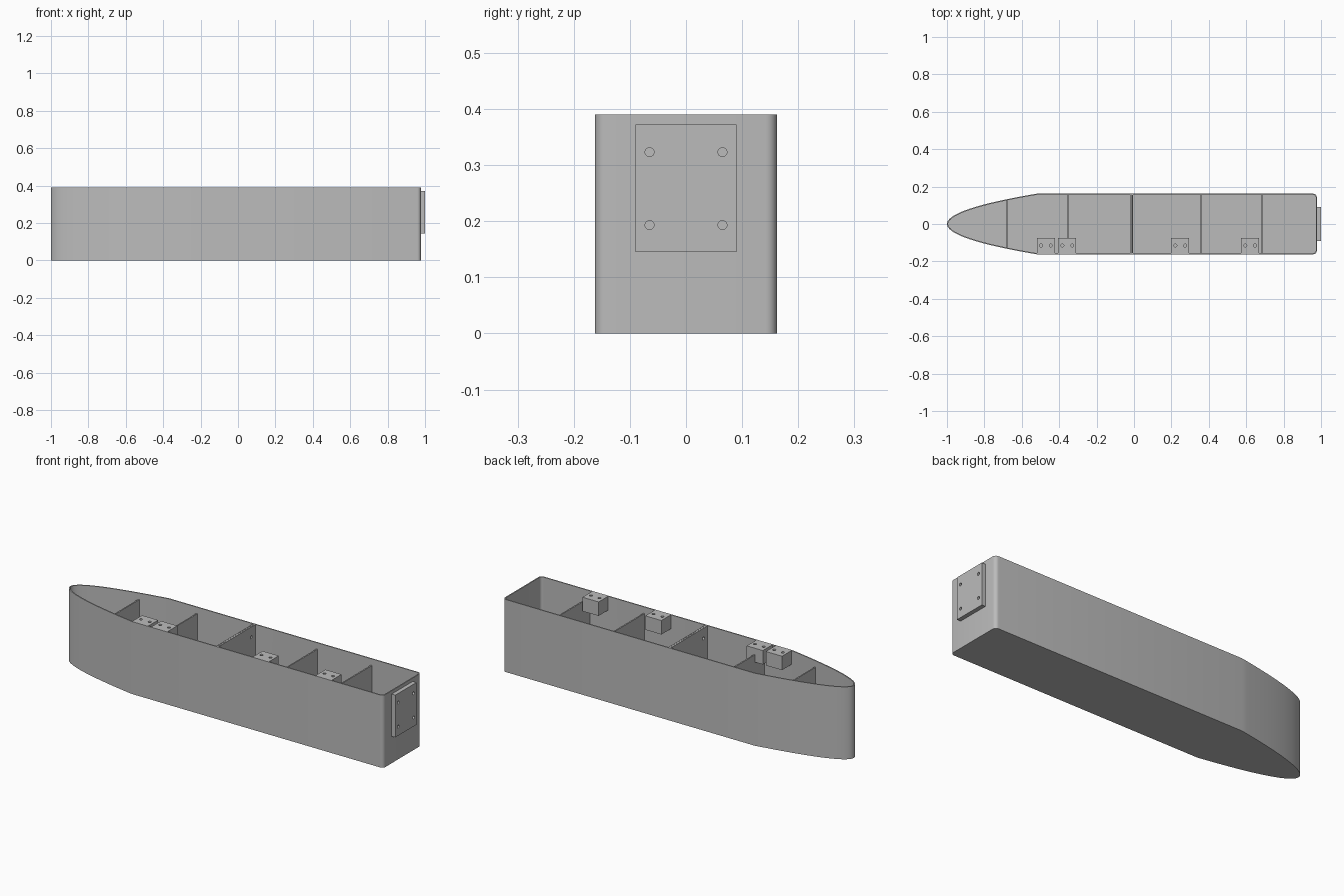
import bpy, math
from math import pi, cos, sin, sqrt
from mathutils import Matrix

cube = bpy.data.objects.get("Cube")
if cube:
    bpy.data.objects.remove(cube)

grey = bpy.data.materials.new("plain_grey")
grey.use_nodes = True
grey.diffuse_color = (0.5, 0.5, 0.5, 1)
grey.node_tree.nodes["Principled BSDF"].inputs["Base Color"].default_value = (0.5, 0.5, 0.5, 1)

HALF, TOP, WALL = 0.162, 0.39, 0.006
BOW, SHOULDER, STERN, ROUND = -1.0, -0.52, 0.978, 0.02


def half_width(x):
    """Hull half width: parabolic bow, then parallel sides."""
    return HALF * sqrt(min(1, (x - BOW) / (SHOULDER - BOW)))


def finish(obj):
    """Turn the object into a plain mesh, shade it and colour it."""
    bpy.ops.object.select_all(action='DESELECT')
    obj.select_set(True)
    bpy.context.view_layer.objects.active = obj
    bpy.ops.object.convert(target='MESH')
    obj = bpy.context.object
    bpy.ops.object.shade_smooth_by_angle(angle=math.radians(30))
    obj.data.materials.clear()
    obj.data.materials.append(grey)


def plate(name, u, v, thick, matrix, holes=(), radius=0.008):
    """Rectangle spanning u by v, with round holes through its thickness."""
    curve = bpy.data.curves.new(name, 'CURVE')
    curve.dimensions = '2D'
    curve.fill_mode = 'BOTH'
    curve.extrude = thick / 2
    loops = [[(u[0], v[0]), (u[1], v[0]), (u[1], v[1]), (u[0], v[1])]]
    for a, b in holes:
        loops.append([(a + radius * cos(i * pi / 12), b + radius * sin(i * pi / 12))
                      for i in range(24)])
    for pts in loops:
        spline = curve.splines.new('POLY')
        spline.points.add(len(pts) - 1)
        for point, (a, b) in zip(spline.points, pts):
            point.co = (a, b, 0, 1)
        spline.use_cyclic_u = True
    obj = bpy.data.objects.new(name, curve)
    bpy.context.collection.objects.link(obj)
    obj.matrix_world = matrix
    finish(obj)


def across(x):
    """Plane facing along x, with local axes running along y and z."""
    return Matrix(((0, 0, 1, x), (1, 0, 0, 0), (0, 1, 0, 0), (0, 0, 0, 1)))


# Hull: outline from bow tip along the -y side to the rounded stern corner
side = []
N = 24
for i in range(1, N + 1):
    t = i / N
    side.append((BOW + (SHOULDER - BOW) * t * t, -HALF * t))
for i in range(7):
    a = -pi / 2 + i * pi / 12
    side.append((STERN - ROUND + ROUND * cos(a), -HALF + ROUND + ROUND * sin(a)))
outline = [(BOW, 0)] + side + [(x, -y) for x, y in reversed(side)]
n = len(outline)
verts = [(x, y, z) for z in (0, TOP) for x, y in outline]
faces = [(i, (i + 1) % n, n + (i + 1) % n, n + i) for i in range(n)]
faces.append(tuple(reversed(range(n))))
mesh = bpy.data.meshes.new("hull")
mesh.from_pydata(verts, [], faces)
hull = bpy.data.objects.new("hull", mesh)
bpy.context.collection.objects.link(hull)
shell = hull.modifiers.new("shell", 'SOLIDIFY')
shell.thickness = WALL
shell.offset = -1
shell.use_even_offset = True
finish(hull)

# Low bulkheads
for i, x in enumerate((-0.68, -0.355, 0.36, 0.685)):
    w = half_width(x) - WALL / 2
    plate(f"bulkhead_{i + 1}", (-w, w), (WALL / 2, TOP - 0.035), 0.007, across(x))

# Full-height double bulkhead amidships, with a hole near each top corner
w = HALF - WALL / 2
for name, x in (("middle_bulkhead_fore", -0.0165), ("middle_bulkhead_aft", -0.0085)):
    plate(name, (-w, w), (WALL / 2, TOP), 0.007, across(x),
          [(-0.12, 0.335), (0.12, 0.335)])

# Mounting blocks along the front wall, flush with the rim
DEPTH = 0.075
for i, x in enumerate((-0.471, -0.357, 0.247, 0.621)):
    plate(f"mounting_block_{i + 1}", (-0.048, 0.048), (-HALF + 0.002, -0.075), DEPTH,
          Matrix.Translation((x, 0, TOP - DEPTH / 2)),
          [(-0.026, -0.115), (0.026, -0.115)])

# Stern plate with four bolt holes
plate("stern_plate", (-0.09, 0.09), (0.145, 0.372), 0.022, across(STERN + 0.011),
      [(y, z) for y in (-0.065, 0.065) for z in (0.193, 0.323)])
